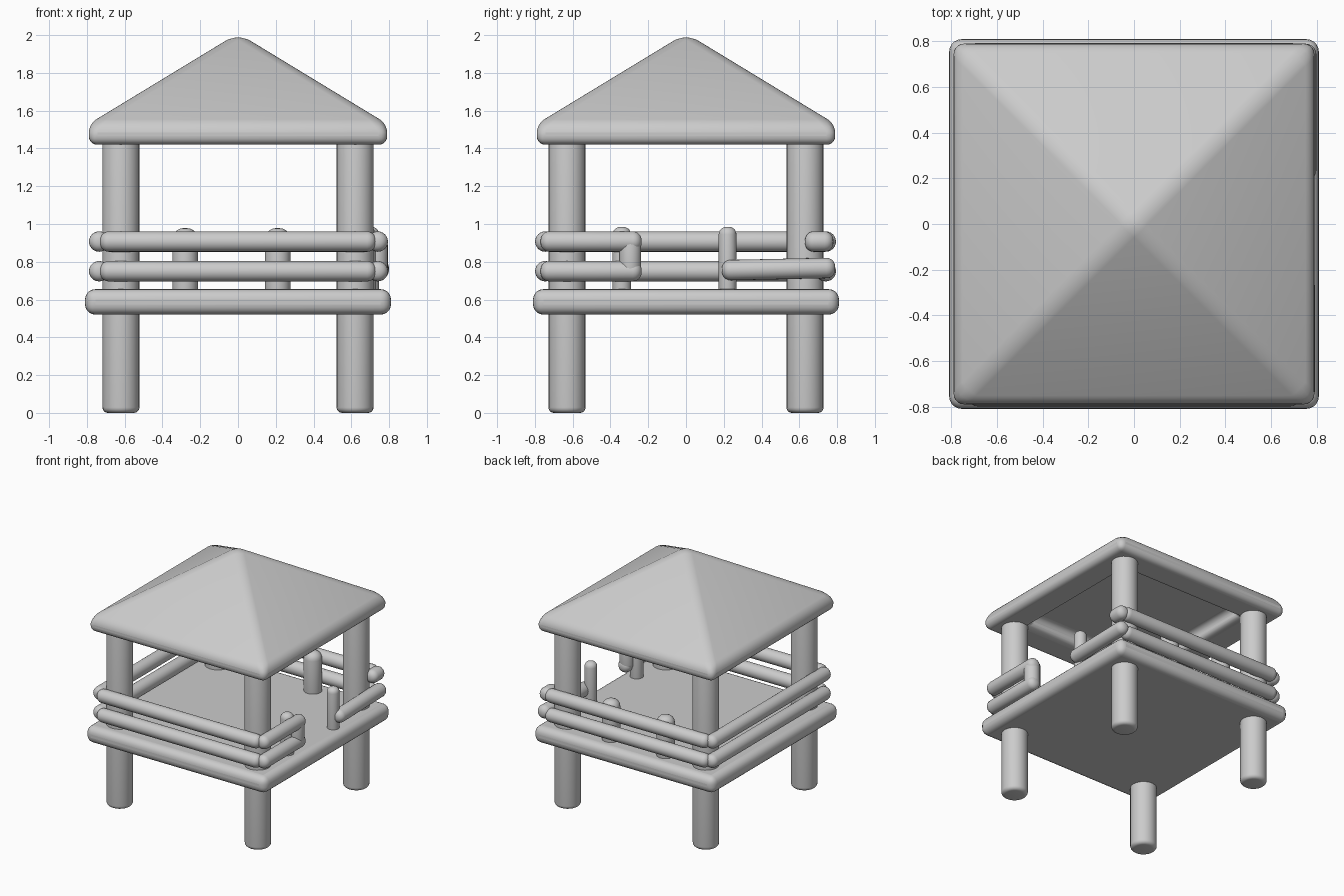
import bpy, bmesh
from mathutils import Vector

cube = bpy.data.objects.get("Cube")
if cube:
    bpy.data.objects.remove(cube, do_unlink=True)

# One plain clay colour
grey = bpy.data.materials.new("clay_grey")
grey.use_nodes = True
colour = (0.6, 0.6, 0.6, 1)
grey.diffuse_color = colour
bsdf = grey.node_tree.nodes["Principled BSDF"]
bsdf.inputs["Base Color"].default_value = colour
bsdf.inputs["Roughness"].default_value = 0.8


def finish(name, bm, bevel=0, limit=0.5):
    bmesh.ops.recalc_face_normals(bm, faces=bm.faces)
    mesh = bpy.data.meshes.new(name)
    bm.to_mesh(mesh)
    bm.free()
    mesh.materials.append(grey)
    obj = bpy.data.objects.new(name, mesh)
    bpy.context.collection.objects.link(obj)
    if bevel:
        mod = obj.modifiers.new("soft_edges", "BEVEL")
        mod.width = bevel
        mod.segments = 5
        mod.limit_method = "ANGLE"
        mod.angle_limit = limit
    bpy.ops.object.select_all(action="DESELECT")
    bpy.context.view_layer.objects.active = obj
    obj.select_set(True)
    bpy.ops.object.shade_smooth_by_angle(angle=0.8)
    return obj


def log(name, start, end, radius, soft=0.85):
    """Round bar between two points with rounded ends."""
    a, b = Vector(start), Vector(end)
    bm = bmesh.new()
    bmesh.ops.create_cone(bm, cap_ends=True, segments=24, radius1=radius,
                          radius2=radius, depth=(b - a).length)
    rims = [e for e in bm.edges if any(len(f.verts) > 4 for f in e.link_faces)]
    bmesh.ops.bevel(bm, geom=rims, offset=radius * soft, segments=5,
                    profile=0.5, affect="EDGES")
    turn = Vector((0, 0, 1)).rotation_difference(b - a).to_matrix()
    bmesh.ops.rotate(bm, verts=bm.verts, matrix=turn)
    bmesh.ops.translate(bm, verts=bm.verts, vec=(a + b) / 2)
    return finish(name, bm)


def square_loft(name, rings, bevel, limit):
    """Stack of squares given as (half width, height); zero width is a point."""
    bm = bmesh.new()
    loops = []
    for half, z in rings:
        if half == 0:
            loops.append([bm.verts.new((0, 0, z))] * 4)
        else:
            loops.append([bm.verts.new((half * sx, half * sy, z))
                          for sx, sy in ((-1, -1), (1, -1), (1, 1), (-1, 1))])
    for low, high in zip(loops, loops[1:]):
        for i in range(4):
            j = (i + 1) % 4
            corners = [low[i], low[j], high[j], high[i]]
            bm.faces.new(list(dict.fromkeys(corners)))
    bm.faces.new(loops[0])
    if rings[-1][0]:
        bm.faces.new(loops[-1])
    return finish(name, bm, bevel, limit)


# Roof with a recessed underside, and the floor slab
square_loft("roof", [(0.55, 1.53), (0.55, 1.42), (0.79, 1.42),
                     (0.79, 1.53), (0, 2.01)], 0.045, 0.5)
square_loft("floor", [(0.81, 0.52), (0.81, 0.655)], 0.055, 0.5)

# Four corner columns
for side, sx in (("right", -1), ("left", 1)):
    for end, sy in (("front", -1), ("back", 1)):
        x, y = 0.62 * sx, 0.63 * sy
        log(f"{end}_{side}_column", (x, y, 0), (x, y, 1.47), 0.098, 0.3)

# Full railings on three sides
R = 0.054
for level, z in (("lower", 0.75), ("upper", 0.907)):
    log(f"{level}_front_rail", (-0.73, -0.745, z), (0.73, -0.745, z), R)
    log(f"{level}_back_rail", (-0.73, 0.74, z), (0.73, 0.74, z), R)
    log(f"{level}_closed_side_rail", (-0.735, -0.76, z), (-0.735, 0.76, z), R)
    log(f"{level}_entrance_front_rail", (0.74, -0.77, z), (0.74, -0.235, z), R)

# Entrance side: short rail, stub, and end posts
log("entrance_back_rail", (0.745, 0.19, 0.755), (0.745, 0.79, 0.768), R)
log("entrance_rail_stub", (0.735, 0.63, 0.907), (0.735, 0.78, 0.907), R)
log("entrance_back_post", (0.7, 0.22, 0.6), (0.7, 0.22, 0.985), 0.047)
log("entrance_rail_joint", (0.735, -0.295, 0.72), (0.735, -0.295, 0.94), 0.058)
log("entrance_front_post", (0.68, -0.34, 0.6), (0.68, -0.34, 0.985), 0.05)

# Inner posts along the back railing
for i, x in enumerate((-0.28, 0.21)):
    log(f"back_inner_post_{i + 1}", (x, 0.66, 0.6), (x, 0.66, 0.978), 0.068)
